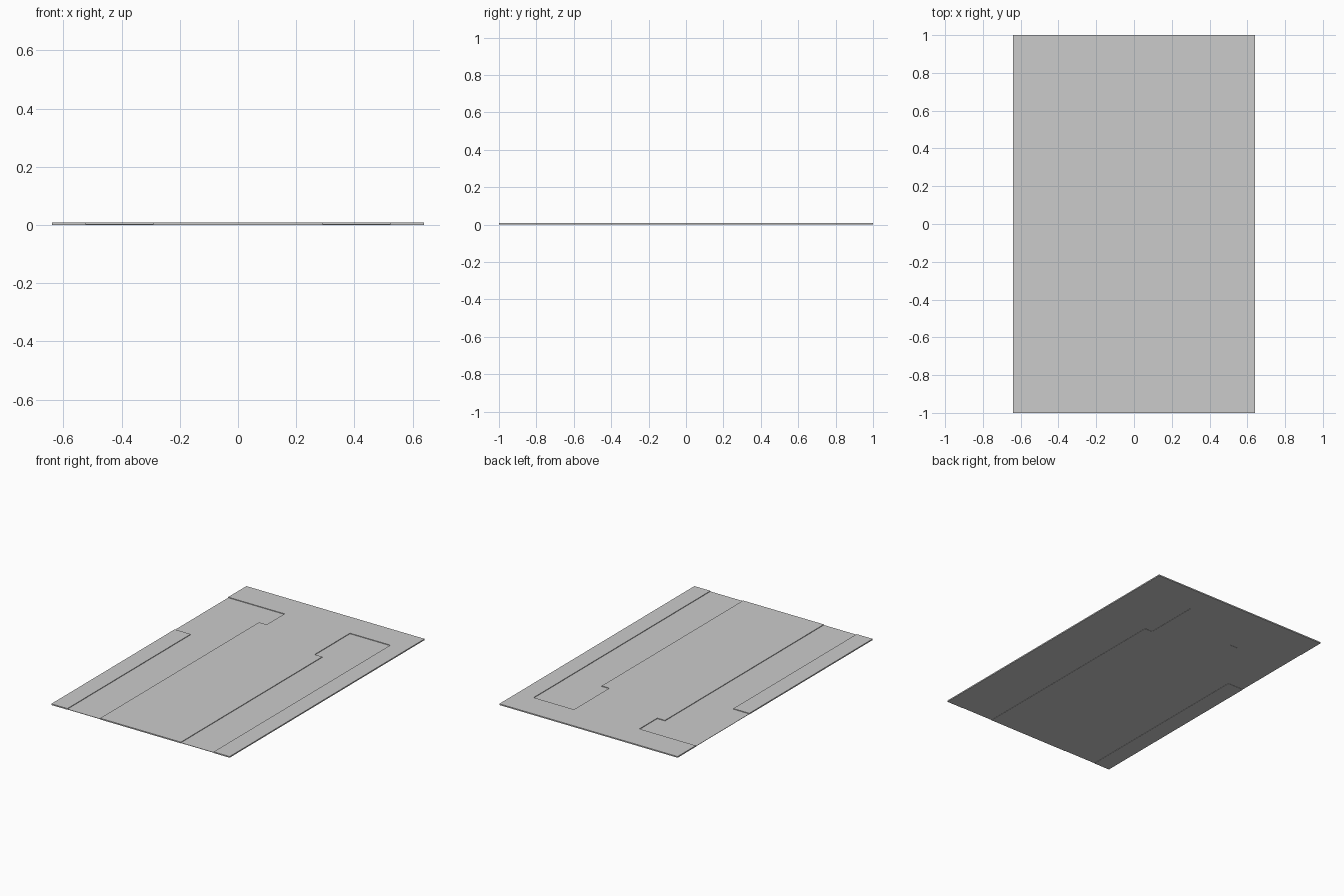
import bpy, bmesh

if "Cube" in bpy.data.objects:
    bpy.data.objects.remove(bpy.data.objects["Cube"])


def plate(name, outline, z0, z1):
    """Extrude a flat counter-clockwise outline from z0 up to z1."""
    bm = bmesh.new()
    face = bm.faces.new([bm.verts.new((x, y, z0)) for x, y in outline])
    ext = bmesh.ops.extrude_face_region(bm, geom=[face], use_keep_orig=True)
    top = [v for v in ext["geom"] if isinstance(v, bmesh.types.BMVert)]
    bmesh.ops.translate(bm, verts=top, vec=(0, 0, z1 - z0))
    bmesh.ops.recalc_face_normals(bm, faces=bm.faces)
    mesh = bpy.data.meshes.new(name)
    bm.to_mesh(mesh)
    bm.free()
    obj = bpy.data.objects.new(name, mesh)
    bpy.context.collection.objects.link(obj)
    return obj


HX, HY = 0.64, 1.0             # half width and half length
IN, OUT = 0.29, 0.525          # inner and outer walls of the long channels
WIDE, END = 0.235, 0.813       # widened channel head and its far end
R_STEP, L_STEP, L_OPEN = 0.45, 0.63, 0.265
TOP, INLAY_LOW, INLAY_TOP = 0.008, 0.0015, 0.004

# full-height panel: centre, back band and right border
plate("main_panel", [
    (-IN, -HY), (IN, -HY), (IN, R_STEP), (WIDE, R_STEP), (WIDE, END),
    (OUT, END), (OUT, -HY), (HX, -HY), (HX, HY), (-HX, HY),
    (-HX, END), (-WIDE, END), (-WIDE, L_STEP), (-IN, L_STEP)], 0, TOP)

# full-height border strip on the left
plate("left_border", [
    (-HX, -HY), (-OUT, -HY), (-OUT, L_OPEN), (-HX, L_OPEN)], 0, TOP)

# thinner recessed floor of the right channel
plate("right_channel_floor", [
    (IN, -HY), (OUT, -HY), (OUT, END), (WIDE, END),
    (WIDE, R_STEP), (IN, R_STEP)], INLAY_LOW, INLAY_TOP)

# thinner recessed floor of the left channel, open to the left edge
plate("left_channel_floor", [
    (-OUT, -HY), (-IN, -HY), (-IN, L_STEP), (-WIDE, L_STEP),
    (-WIDE, END), (-HX, END), (-HX, L_OPEN), (-OUT, L_OPEN)],
    INLAY_LOW, INLAY_TOP)
